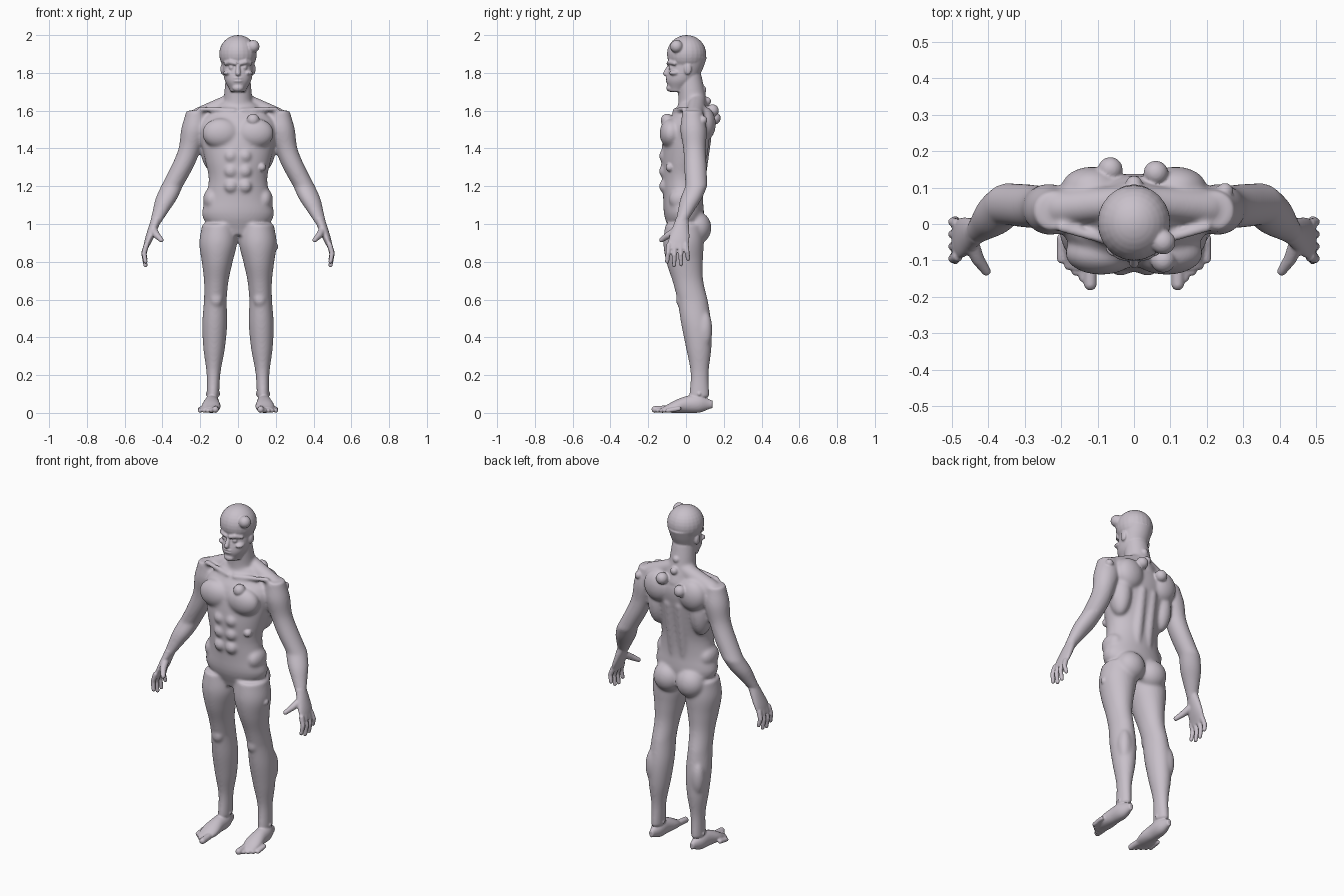
import bpy
import bmesh
from math import cos, sin, pi
from mathutils import Matrix, Vector

cube = bpy.data.objects.get("Cube")
if cube:
    bpy.data.objects.remove(cube, do_unlink=True)

skin = bpy.data.materials.new("pale mauve skin")
skin.use_nodes = True
skin.diffuse_color = (0.58, 0.53, 0.59, 1)
shader = skin.node_tree.nodes["Principled BSDF"]
shader.inputs["Base Color"].default_value = skin.diffuse_color
shader.inputs["Roughness"].default_value = 0.6


def sample(values, t):
    """Smooth curve through evenly spaced values."""
    last = len(values) - 1
    index = min(int(t * last), last - 1)
    before, start, end, after = (values[min(max(index + k, 0), last)] for k in (-1, 0, 1, 2))
    t = t * last - index
    slope_in, slope_out = (end - before) / 2, (after - start) / 2
    bulge = slope_in * t * (1 - t) ** 2 - slope_out * t * t * (1 - t)
    return start + (end - start) * t * t * (3 - 2 * t) + bulge


def loft(bm, start, end, width, depth=None, bow=(0, 0, 0), upright=True, sides=40, steps=24):
    """Closed tube between two joints, with evenly spaced radii and a bowed axis."""
    across = 1 if upright else 2
    loops = []
    for step in range(steps + 1):
        t = step / steps
        centre = Vector(start).lerp(Vector(end), t) + Vector(bow) * sin(pi * t)
        loop = []
        for side in range(sides):
            angle = 2 * pi * side / sides
            point = centre.copy()
            point.x += sample(width, t) * cos(angle)
            point[across] += sample(depth or width, t) * sin(angle)
            loop.append(bm.verts.new(point))
        loops.append(loop)
    for lower, upper in zip(loops, loops[1:]):
        for side in range(sides):
            following = (side + 1) % sides
            bm.faces.new((lower[side], lower[following], upper[following], upper[side]))
    bm.faces.new(loops[0])
    bm.faces.new(loops[-1])


def blob(bm, centre, radii):
    """Ellipsoid, or sphere when a single radius is given."""
    if not isinstance(radii, tuple):
        radii = (radii, radii, radii)
    bmesh.ops.create_uvsphere(bm, u_segments=24, v_segments=16, radius=1,
                              matrix=Matrix.Translation(centre) @ Matrix.Diagonal((*radii, 1)))


def chain(bm, *joints):
    """Rounded tapering chain through (x, y, z, radius) joints."""
    for *centre, radius in joints:
        blob(bm, centre, radius)
    for first, second in zip(joints, joints[1:]):
        begin, finish = Vector(first[:3]), Vector(second[:3])
        axis = finish - begin
        turn = axis.to_track_quat("Z", "Y").to_matrix().to_4x4()
        bmesh.ops.create_cone(bm, cap_ends=True, segments=24,
                              radius1=first[-1], radius2=second[-1], depth=axis.length,
                              matrix=Matrix.Translation((begin + finish) / 2) @ turn)


def mirror(bm):
    """Copy everything so far to the other side."""
    copy = bmesh.ops.duplicate(bm, geom=bm.verts[:] + bm.edges[:] + bm.faces[:])["geom"]
    verts = [item for item in copy if isinstance(item, bmesh.types.BMVert)]
    bmesh.ops.scale(bm, vec=(-1, 1, 1), verts=verts)


def fuse(name, bm, voxel, rounds):
    """Blend overlapping shapes into one continuous skin."""
    bmesh.ops.recalc_face_normals(bm, faces=bm.faces[:])
    mesh = bpy.data.meshes.new(name)
    bm.to_mesh(mesh)
    bm.free()
    mesh.materials.append(skin)
    ob = bpy.data.objects.new(name, mesh)
    bpy.context.collection.objects.link(ob)
    remesh = ob.modifiers.new("fuse", "REMESH")
    remesh.mode = "VOXEL"
    remesh.voxel_size = voxel
    remesh.use_smooth_shade = True
    soften = ob.modifiers.new("soften", "SMOOTH")
    soften.factor = 0.5
    soften.iterations = rounds
    return ob


# Joints of the limbs on the model's left
shoulder, elbow, wrist = (.22, .035, 1.6), (.35, .055, 1.2), (.44, -.03, 1)
hip, knee, ankle = (.1, -.01, 1), (.12, .035, .6), (.133, .07, .08)

# Limbs and muscles of one side, then mirrored
bm = bmesh.new()
# Arm
loft(bm, shoulder, elbow, width=(.055, .07, .06, .06, .058), bow=(-.03, 0, 0))
loft(bm, elbow, wrist, width=(.058, .057, .043, .03))
# Leg
loft(bm, hip, knee, width=(.09, .1, .082, .065, .06),
     depth=(.1, .107, .097, .082, .08), bow=(0, -.02, 0))
loft(bm, knee, ankle, width=(.06, .066, .057, .037, .033),
     depth=(.08, .08, .067, .048, .054), bow=(0, .015, 0))
# Trapezius, collarbone and spinal muscle
chain(bm, (.03, .06, 1.65, .045), (.2, .045, 1.57, .05))
chain(bm, (.02, -.06, 1.6, .014), (.2, -.01, 1.61, .014))
chain(bm, (.036, .055, 1.1, .03), (.036, .105, 1.45, .03))
# Chest, side of back, shoulder blade and waist
blob(bm, (.09, -.08, 1.48), (.1, .06, .08))
blob(bm, (.14, .05, 1.42), (.06, .07, .14))
blob(bm, (.115, .1, 1.53), (.085, .058, .09))
blob(bm, (.14, -.02, 1.13), (.045, .07, .06))
# Buttock, calf and kneecap
blob(bm, (.075, .06, .98), (.085, .075, .085))
blob(bm, (.15, .1, .44), (.04, .04, .1))
blob(bm, (.115, -.03, .6), (.033, .024, .04))
# Stomach muscles
for row in range(3):
    blob(bm, (.037, -.115, 1.2 + .08 * row), (.036, .028, .036))
mirror(bm)
# Torso and neck
loft(bm, (0, 0, .94), (0, .04, 1.64), width=(.12, .19, .17, .155, .175, .195, .2, .1),
     depth=(.08, .105, .105, .11, .12, .125, .12, .075), bow=(0, -.035, 0))
loft(bm, (0, .045, 1.58), (0, .015, 1.8), width=(.09, .076, .07, .065))
core = fuse("core", bm, voxel=.007, rounds=14)

# Fine details of one side, then mirrored
bm = bmesh.new()
# Palm
loft(bm, (.43, -.02, 1.03), (.49, -.045, .87),
     width=(.028, .026, .022, .014), depth=(.034, .045, .055, .055))
# Fingers, index to little, and thumb
for finger in range(4):
    base, reach = -.09 + .03 * finger, -.1 + .037 * finger
    tip = .78 + .012 * (finger - 1.3) ** 2
    chain(bm, (.485, base, .89, .0145),
          (.498, (base + reach) / 2, (.89 + tip) / 2, .013), (.49, reach, tip, .011))
chain(bm, (.45, -.045, .97, .022), (.43, -.095, .94, .018), (.406, -.13, .915, .013))
# Foot and ankle bones
loft(bm, (.135, .14, .045), (.145, -.125, .015), upright=False, bow=(0, 0, .015),
     width=(.014, .037, .042, .05, .04), depth=(.02, .046, .045, .033, .015))
blob(bm, (.133, .07, .1), (.04, .016, .02))
# Toes, big to little
for toe in range(5):
    x, y = .12 + .02 * toe, -.165 + .017 * toe
    radius = .012 if toe else .018
    chain(bm, (x, y + .06, .022, radius), (x, y, radius, radius))
# Brow, eye, cheekbone and ear
chain(bm, (.014, -.093, 1.85, .011), (.04, -.085, 1.857, .013), (.066, -.06, 1.85, .011))
blob(bm, (.033, -.076, 1.828), .0155)
blob(bm, (.055, -.06, 1.8), (.024, .03, .014))
blob(bm, (.083, .01, 1.82), (.01, .02, .03))
mirror(bm)
# Skull and jaw
blob(bm, (0, .003, 1.9), (.1, .104, .1))
loft(bm, (0, -.045, 1.7), (0, .02, 1.88), width=(.04, .07, .08, .085),
     depth=(.045, .08, .09, .09))
# Nose, lips and chin
chain(bm, (0, -.088, 1.84, .009), (0, -.108, 1.797, .014))
for z in (1.757, 1.772):
    blob(bm, (0, -.095, z), (.028, .014, .0065))
blob(bm, (0, -.085, 1.72), (.03, .02, .02))
# Large lumps on head, chest and back
for place in ((.08, -.05, 1.94), (.08, -.1, 1.55), (-.065, .15, 1.56), (.06, .14, 1.6)):
    blob(bm, place, .034)
# Small lumps on flank, back, neck, arm and thigh
for place in ((.125, -.085, 1.3), (-.15, .09, 1.4), (0, .085, 1.71), (0, .11, 1.65),
              (.25, .09, 1.55), (.19, -.02, .88)):
    blob(bm, place, .023)
bmesh.ops.recalc_face_normals(bm, faces=bm.faces[:])

# Join the core with the details into the finished figure
bm.from_object(core, bpy.context.evaluated_depsgraph_get())
bpy.data.objects.remove(core, do_unlink=True)
fuse("body", bm, voxel=.005, rounds=4)
